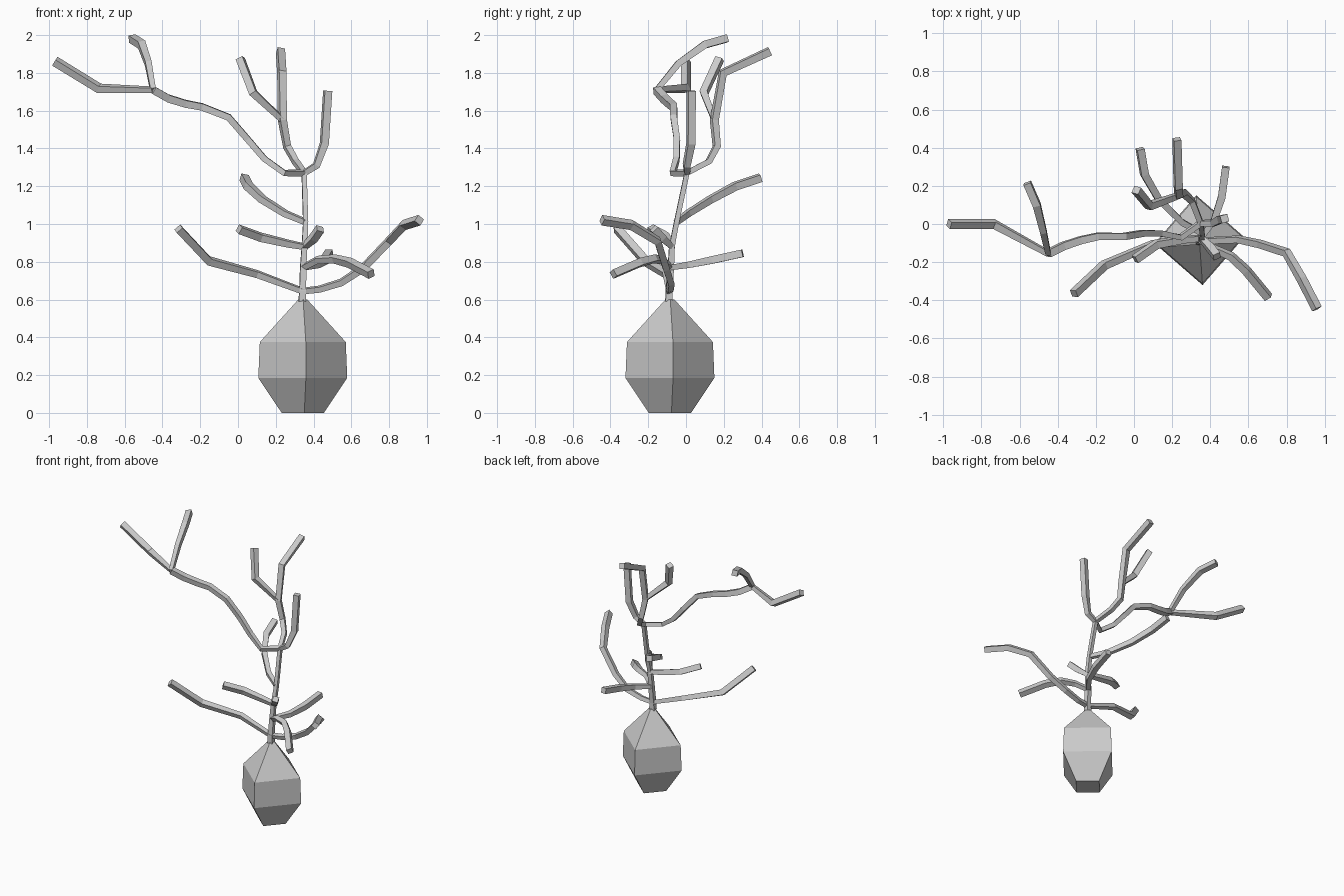
import bpy, bmesh, math
from mathutils import Vector

if "Cube" in bpy.data.objects:
    bpy.data.objects.remove(bpy.data.objects["Cube"])


def add_object(name, bm):
    bmesh.ops.recalc_face_normals(bm, faces=bm.faces)
    mesh = bpy.data.meshes.new(name)
    bm.to_mesh(mesh)
    bm.free()
    obj = bpy.data.objects.new(name, mesh)
    bpy.context.collection.objects.link(obj)
    return obj


def skin_rings(name, rings):
    """Join four-cornered rings into a closed, flat-shaded tube."""
    bm = bmesh.new()
    loops = [[bm.verts.new(p) for p in ring] for ring in rings]
    for a, b in zip(loops, loops[1:]):
        for i in range(4):
            j = (i + 1) % 4
            bm.faces.new((a[i], a[j], b[j], b[i]))
    bm.faces.new(loops[0][::-1])
    bm.faces.new(loops[-1])
    return add_object(name, bm)


def twig(name, points, r0=0.014, r1=0.02):
    """Sweep a square section (half sides r0 to r1) along a path."""
    pts = [Vector(p) for p in points]
    dirs = [(b - a).normalized() for a, b in zip(pts, pts[1:])]
    side = Vector((1, 0.07, 0)) if abs(dirs[0].x) < 0.75 else Vector((0, 1, 0.3))
    rings = []
    for i, p in enumerate(pts):
        d0, d1 = dirs[max(i - 1, 0)], dirs[min(i, len(dirs) - 1)]
        t = (d0 + d1).normalized()
        side = (side - t * side.dot(t)).normalized()
        up = t.cross(side)
        r = r0 + (r1 - r0) * min(1, i / max(1, len(pts) - 2))
        rings.append([p + side * (r * a) + up * (r * b)
                      for a, b in ((1, 1), (-1, 1), (-1, -1), (1, -1))])
    return skin_rings(name, rings)


# Four-sided vase, standing with its corners to the front and sides
profile = [(0.0, 0.112), (0.185, 0.236), (0.375, 0.228), (0.6, 0.024)]
turn = math.radians(4)
skin_rings("vase", [[(0.343 + r * math.cos(turn + k * math.pi / 2),
                      -0.085 + r * math.sin(turn + k * math.pi / 2), z)
                     for k in range(4)] for z, r in profile])

# Trunk
base, low, mid = (0.342, -0.09, 0.645), (0.345, -0.08, 0.77), (0.352, -0.075, 0.88)
high, crown = (0.358, -0.05, 1.01), (0.35, 0.005, 1.27)
twig("trunk", [(0.34, -0.09, 0.59), base, low, mid, high, crown], 0.019, 0.013)

# Branches, each starting on the trunk or on another branch
fork, knot = (-0.45, -0.155, 1.71), (0.235, 0.15, 1.55)
branches = {
    "low_right_branch": [base, (0.43, -0.085, 0.655), (0.545, -0.08, 0.69), (0.66, -0.105, 0.765),
                         (0.80, -0.15, 0.91), (0.88, -0.29, 0.995), (0.96, -0.445, 1.02)],
    "low_left_branch": [base, (0.10, -0.105, 0.735), (-0.155, -0.215, 0.805), (-0.315, -0.365, 0.975)],
    "mid_left_branch": [mid, (0.27, -0.08, 0.895), (0.12, -0.105, 0.93), (0.005, -0.185, 0.972)],
    "mid_front_branch": [mid, (0.40, -0.125, 0.925), (0.435, -0.17, 0.975)],
    "mid_back_branch": [low, (0.42, 0.02, 0.785), (0.46, 0.14, 0.81), (0.482, 0.30, 0.845)],
    "drooping_branch": [low, (0.42, -0.13, 0.81), (0.51, -0.17, 0.815),
                        (0.59, -0.245, 0.795), (0.705, -0.385, 0.735)],
    "high_left_branch": [high, (0.25, 0.01, 1.055), (0.13, 0.13, 1.13),
                         (0.055, 0.26, 1.2), (0.032, 0.395, 1.245)],
    "crown_right_branch": [crown, (0.415, 0.003, 1.31), (0.457, 0.026, 1.425), (0.475, 0.028, 1.705)],
    "crown_middle_branch": [crown, (0.305, 0.12, 1.33), (0.26, 0.163, 1.41), knot,
                            (0.232, 0.195, 1.80), (0.225, 0.445, 1.915)],
    "crown_middle_twig": [knot, (0.08, 0.095, 1.695), (0.012, 0.178, 1.875)],
    "long_left_branch": [crown, (0.245, -0.07, 1.27), (0.14, -0.05, 1.345), (0.05, -0.048, 1.45),
                         (-0.05, -0.065, 1.565), (-0.19, -0.065, 1.62), (-0.28, -0.085, 1.637),
                         (-0.37, -0.115, 1.665), fork],
    "long_left_end": [fork, (-0.735, 0.0, 1.718), (-0.97, 0.0, 1.862)],
    "long_left_twig": [fork, (-0.475, -0.04, 1.85), (-0.51, 0.10, 1.95), (-0.56, 0.215, 1.982)],
}
for name, path in branches.items():
    twig(name, path)
